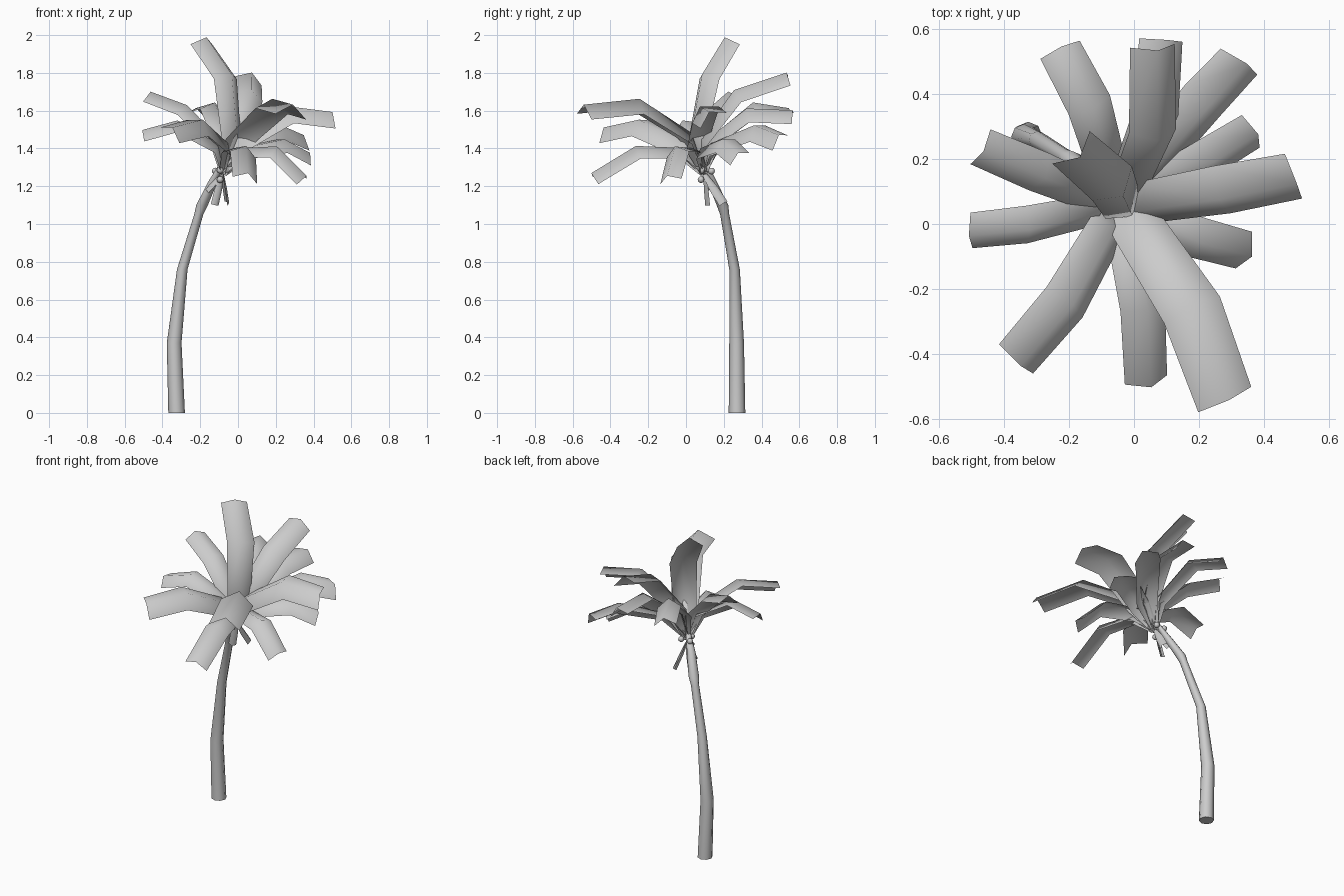
import bpy, bmesh, math
from mathutils import Vector

cube = bpy.data.objects.get("Cube")
if cube:
    bpy.data.objects.remove(cube, do_unlink=True)

# One plain grey for everything
grey = bpy.data.materials.new("plain_grey")
grey.use_nodes = True
colour = (0.6, 0.6, 0.6, 1)
grey.diffuse_color = colour
grey.node_tree.nodes["Principled BSDF"].inputs["Base Color"].default_value = colour

# Crown centre, and its axis leaning with the top of the trunk
CROWN = Vector((-0.08, 0.095, 1.27))
AXIS = Vector((0.4, -0.45, 1))


def finish(name, bm, angle=65):
    mesh = bpy.data.meshes.new(name)
    bm.to_mesh(mesh)
    bm.free()
    obj = bpy.data.objects.new(name, mesh)
    bpy.context.collection.objects.link(obj)
    mesh.materials.append(grey)
    bpy.ops.object.select_all(action='DESELECT')
    obj.select_set(True)
    bpy.context.view_layer.objects.active = obj
    bpy.ops.object.shade_smooth_by_angle(angle=math.radians(angle))
    return obj


def bridge(bm, rows, closed):
    for a, b in zip(rows, rows[1:]):
        n = len(a)
        for i in range(n if closed else n - 1):
            j = (i + 1) % n
            bm.faces.new((a[i], a[j], b[j], b[i]))


def tube(name, path, sides=8):
    """Capped tube through (x, y, z, radius) points."""
    bm = bmesh.new()
    rows = []
    for x, y, z, r in path:
        angles = [math.tau * i / sides for i in range(sides)]
        rows.append([bm.verts.new((x + r * math.cos(a), y + r * math.sin(a), z)) for a in angles])
    bridge(bm, rows, True)
    bm.faces.new(rows[0][::-1])
    bm.faces.new(rows[-1])
    return finish(name, bm)


def side_of(start, end):
    """Direction across a leaf, square to the crown axis and of unit length in plan."""
    side = (end - start).cross(AXIS)
    return side / math.hypot(side.x, side.y)


def frond(name, points, widths, fold):
    """Ribbon folded along a raised midrib."""
    bm = bmesh.new()
    side = side_of(points[0], points[-1])
    rows = []
    for i, (p, w) in enumerate(zip(points, widths)):
        along = points[min(i + 1, len(points) - 1)] - points[max(i - 1, 0)]
        lift = side.cross(along).normalized() * w * fold
        rows.append([bm.verts.new(v) for v in
                     (p - side * w / 2 - lift, p + lift, p + side * w / 2 - lift)])
    bridge(bm, rows, False)
    return finish(name, bm, 100)


# Curved trunk with a swelling below the crown
tube("trunk", [
    (-0.325, 0.27, 0, 0.044), (-0.338, 0.268, 0.37, 0.039), (-0.295, 0.257, 0.76, 0.028),
    (-0.208, 0.205, 1.05, 0.024), (-0.19, 0.193, 1.1, 0.031), (-0.135, 0.14, 1.22, 0.025),
    (-0.09, 0.105, 1.31, 0.015)])

# Fronds: bend point, tip point, width
fronds = [
    ((0.18, -0.255, 1.63), (0.285, -0.54, 1.6), 0.19),
    ((0.265, 0.09, 1.6), (0.495, 0.135, 1.57), 0.155),
    ((0.22, 0.37, 1.5), (0.335, 0.495, 1.45), 0.145),
    ((-0.13, 0.36, 1.62), (-0.225, 0.54, 1.59), 0.14),
    ((0.065, 0.27, 1.69), (0.065, 0.54, 1.78), 0.145),
    ((0.075, 0.33, 1.59), (0.092, 0.565, 1.58), 0.14),
    ((0.24, 0.2, 1.43), (0.37, 0.28, 1.36), 0.12),
    ((0.2, -0.05, 1.39), (0.35, -0.09, 1.24), 0.13),
    ((-0.28, 0.15, 1.61), (-0.467, 0.23, 1.68), 0.13),
    ((-0.325, -0.01, 1.53), (-0.503, -0.028, 1.48), 0.115),
    ((-0.2, -0.245, 1.53), (-0.355, -0.425, 1.49), 0.145),
    ((0.035, -0.26, 1.39), (0.045, -0.49, 1.25), 0.14),
    ((-0.05, 0.105, 1.78), (-0.18, 0.22, 1.97), 0.16),
]
for i, (bend, tip, width) in enumerate(fronds):
    bend, tip = Vector(bend), Vector(tip)
    arch = side_of(CROWN, tip).cross(bend - CROWN).normalized()
    shoulder = CROWN.lerp(bend, 0.37) + arch * 0.075
    frond(f"frond_{i + 1}", [CROWN, shoulder, bend, tip],
          [0.04, width * 0.85, width, width * 0.95], 0.18)

# Withered leaves hanging below the crown
for i, tip in enumerate([(-0.12, 0.11, 1.1), (-0.055, 0.2, 1.11), (-0.165, 0.13, 1.18)]):
    tip = Vector(tip)
    middle = CROWN.lerp(tip, 0.5)
    frond(f"withered_leaf_{i + 1}", [CROWN, middle, tip], [0.02, 0.042, 0.045], 0.2)

# Nuts clustered under the fronds
for i, spot in enumerate([(-0.095, 0.075, 1.285), (-0.055, 0.085, 1.285), (-0.095, 0.08, 1.235),
                          (-0.06, 0.135, 1.28), (-0.12, 0.13, 1.28)]):
    bm = bmesh.new()
    bmesh.ops.create_uvsphere(bm, u_segments=8, v_segments=6, radius=0.018)
    bmesh.ops.translate(bm, verts=bm.verts, vec=spot)
    finish(f"nut_{i + 1}", bm)
